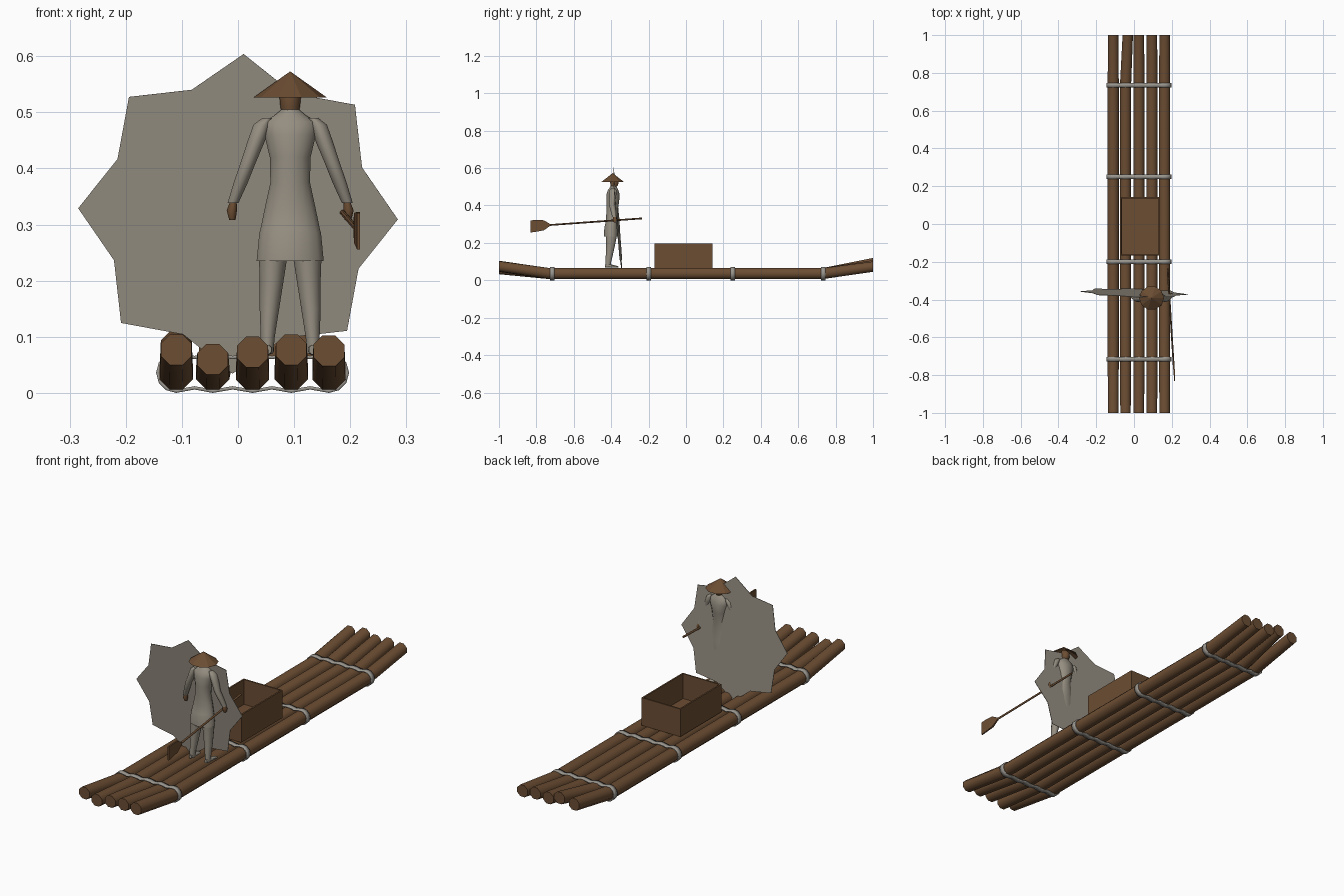
import bpy, bmesh, math
from mathutils import Vector

if "Cube" in bpy.data.objects:
    bpy.data.objects.remove(bpy.data.objects["Cube"], do_unlink=True)


def material(name, rgb):
    m = bpy.data.materials.new(name)
    m.use_nodes = True
    m.diffuse_color = (*rgb, 1)
    m.node_tree.nodes["Principled BSDF"].inputs["Base Color"].default_value = (*rgb, 1)
    return m


WOOD = material("brown wood", (0.15, 0.075, 0.033))
CLOTH = material("grey cloth", (0.30, 0.27, 0.22))
ROPE = material("grey rope", (0.32, 0.30, 0.27))


def finish(name, bm, mat, smooth=None):
    bmesh.ops.recalc_face_normals(bm, faces=bm.faces)
    mesh = bpy.data.meshes.new(name)
    bm.to_mesh(mesh)
    bm.free()
    ob = bpy.data.objects.new(name, mesh)
    bpy.context.collection.objects.link(ob)
    mesh.materials.append(mat)
    if smooth:
        bpy.ops.object.select_all(action="DESELECT")
        ob.select_set(True)
        bpy.context.view_layer.objects.active = ob
        bpy.ops.object.shade_smooth_by_angle(angle=math.radians(smooth))
    return ob


def loft(name, rings, mat, axis="z", sides=12, smooth=60):
    """Join elliptical rings (x, y, z, rx, r2) lying across the given axis."""
    bm = bmesh.new()
    loops = []
    for x, y, z, rx, r2 in rings:
        loop = []
        for i in range(sides):
            a = math.tau * (i + 0.5) / sides
            u, v = rx * math.cos(a), r2 * math.sin(a)
            loop.append(bm.verts.new((x + u, y + v, z) if axis == "z" else (x + u, y, z + v)))
        loops.append(loop)
    for a, b in zip(loops, loops[1:]):
        for i in range(sides):
            j = (i + 1) % sides
            bm.faces.new((a[i], a[j], b[j], b[i]))
    bm.faces.new(loops[0])
    bm.faces.new(loops[-1])
    return finish(name, bm, mat, smooth)


# Raft logs with upturned ends: x, front end rise, back end rise
R = 0.032
MID = 0.036
LOGS = [(-0.11, 0.041, 0.046), (-0.045, 0.024, 0.056), (0.026, 0.037, 0.04),
        (0.095, 0.041, 0.044), (0.162, 0.039, 0.037)]
for i, (x, front, back) in enumerate(LOGS):
    loft(f"raft_log_{i + 1}", [
        (x, -1, MID + front, R * 0.93, R * 0.93), (x, -0.73, MID, R, R),
        (x, 0.73, MID, R, R),
        (x + (0.012 if i == 1 else 0), 1, MID + back, R * 0.93, R * 0.93)],
        WOOD, "y", 8, 50)

# Rope bands wrapped round all the logs
left, right = LOGS[0][0], LOGS[-1][0]
outline = []
for centre, start in ((left, 90), (right, 270)):
    for k in range(7):
        a = math.radians(start + k * 30)
        outline.append((centre + 0.033 * math.cos(a), MID + 0.033 * math.sin(a)))
    row = [n[0] for n in LOGS] if start == 90 else [n[0] for n in reversed(LOGS)]
    side = -1 if start == 90 else 1
    for n, (a, b) in enumerate(zip(row, row[1:])):
        outline.append(((a + b) / 2, MID + side * 0.027))
        if n < len(row) - 2:
            outline.append((b, MID + side * 0.033))
for i, y in enumerate((-0.715, -0.2, 0.25, 0.735)):
    bm = bmesh.new()
    edge = [[bm.verts.new((px, y + d, pz)) for px, pz in outline] for d in (-0.012, 0.012)]
    for k in range(len(outline)):
        n = (k + 1) % len(outline)
        bm.faces.new((edge[0][k], edge[0][n], edge[1][n], edge[1][k]))
    band = finish(f"rope_band_{i + 1}", bm, ROPE, 50)
    mod = band.modifiers.new("thickness", "SOLIDIFY")
    mod.thickness = 0.006
    mod.offset = 0

# Open cargo box
bm = bmesh.new()
bmesh.ops.create_cube(bm, size=1)
for v in bm.verts:
    v.co = Vector((0.033 + v.co.x * 0.205, -0.013 + v.co.y * 0.31, 0.131 + v.co.z * 0.132))
bm.faces.ensure_lookup_table()
lid = max(bm.faces, key=lambda f: f.calc_center_median().z)
bmesh.ops.inset_region(bm, faces=[lid], thickness=0.01)
floor = bmesh.ops.extrude_discrete_faces(bm, faces=[lid])["faces"][0]
bmesh.ops.translate(bm, verts=floor.verts, vec=(0, 0, -0.118))
finish("cargo_box", bm, WOOD)

# Star-shaped net, leaning slightly
bm = bmesh.new()
star = []
for i in range(16):
    a = math.radians(88 - i * 22.5)
    r = 0.236 if i % 2 else 0.285
    x, h = r * math.cos(a), r * math.sin(a)
    star.append(bm.verts.new((x, -0.366 - 0.03 * x - 0.08 * h, 0.319 + h)))
hub = bm.verts.new((0, -0.366, 0.319))
for i in range(16):
    bm.faces.new((hub, star[i], star[(i + 1) % 16]))
net = finish("fishing_net", bm, CLOTH)
net.modifiers.new("thickness", "SOLIDIFY").thickness = 0.002

# Rower's coat
CX = 0.093
loft("coat", [
    (CX, -0.400, 0.235, 0.061, 0.040), (CX, -0.399, 0.285, 0.056, 0.038),
    (CX, -0.398, 0.292, 0.054, 0.036), (CX, -0.395, 0.33, 0.046, 0.033),
    (CX, -0.395, 0.375, 0.036, 0.031), (CX, -0.392, 0.42, 0.037, 0.035),
    (CX, -0.390, 0.46, 0.047, 0.036), (CX, -0.390, 0.483, 0.048, 0.028),
    (CX, -0.388, 0.495, 0.028, 0.020), (CX, -0.388, 0.505, 0.016, 0.015)], CLOTH, sides=16)

# Head and conical hat
loft("head", [
    (CX, -0.388, 0.495, 0.015, 0.014), (CX, -0.383, 0.51, 0.018, 0.021),
    (CX, -0.384, 0.53, 0.020, 0.024), (CX, -0.388, 0.548, 0.013, 0.014)], WOOD)
bm = bmesh.new()
rim = [bm.verts.new((CX + 0.066 * math.cos(a), -0.392 + 0.063 * math.sin(a), 0.526))
       for a in [math.tau * k / 10 for k in range(10)]]
for height in (0.573, 0.566):
    tip = bm.verts.new((CX, -0.392, height))
    for k in range(10):
        bm.faces.new((rim[k], rim[(k + 1) % 10], tip))
finish("conical_hat", bm, WOOD)

# Arms, hands, legs and feet, one of each per side
for label, s in (("left", 1), ("right", -1)):
    def ring(dx, y, z, rx, ry):
        return (CX + s * dx, y, z, rx, ry)

    loft(f"{label}_sleeve", [
        ring(0.040, -0.390, 0.49, 0.010, 0.014), ring(0.050, -0.390, 0.478, 0.016, 0.021),
        ring(0.060, -0.392, 0.45, 0.016, 0.019), ring(0.075, -0.397, 0.41, 0.014, 0.016),
        ring(0.088, -0.390, 0.375, 0.013, 0.015), ring(0.102, -0.382, 0.338, 0.010, 0.012)], CLOTH)
    loft(f"{label}_hand", [
        ring(0.101, -0.381, 0.342, 0.006, 0.008), ring(0.104, -0.379, 0.325, 0.010, 0.014),
        ring(0.103, -0.377, 0.308, 0.006, 0.009)], WOOD, sides=8)
    loft(f"{label}_leg", [
        ring(0.030, -0.398, 0.25, 0.027, 0.032), ring(0.033, -0.402, 0.20, 0.022, 0.026),
        ring(0.037, -0.408, 0.15, 0.018, 0.021), ring(0.040, -0.415, 0.10, 0.013, 0.016),
        ring(0.041, -0.418, 0.07, 0.011, 0.014)], CLOTH)
    loft(f"{label}_foot", [
        ring(0.041, -0.434, 0.077, 0.008, 0.009), ring(0.041, -0.41, 0.078, 0.013, 0.010),
        ring(0.044, -0.375, 0.073, 0.014, 0.006), ring(0.045, -0.36, 0.071, 0.008, 0.003)],
        CLOTH, "y", 8)

# Paddle: round shaft and flat, flared blade
loft("paddle_shaft", [(0.178, -0.235, 0.331, 0.005, 0.005),
                      (0.21, -0.75, 0.294, 0.005, 0.005)], WOOD, "y", 8)
loft("paddle_blade", [
    (0.209, -0.725, 0.296, 0.005, 0.006), (0.211, -0.76, 0.294, 0.006, 0.038),
    (0.214, -0.80, 0.291, 0.005, 0.044), (0.215, -0.832, 0.288, 0.004, 0.046)],
    WOOD, "y", 4, 30)
